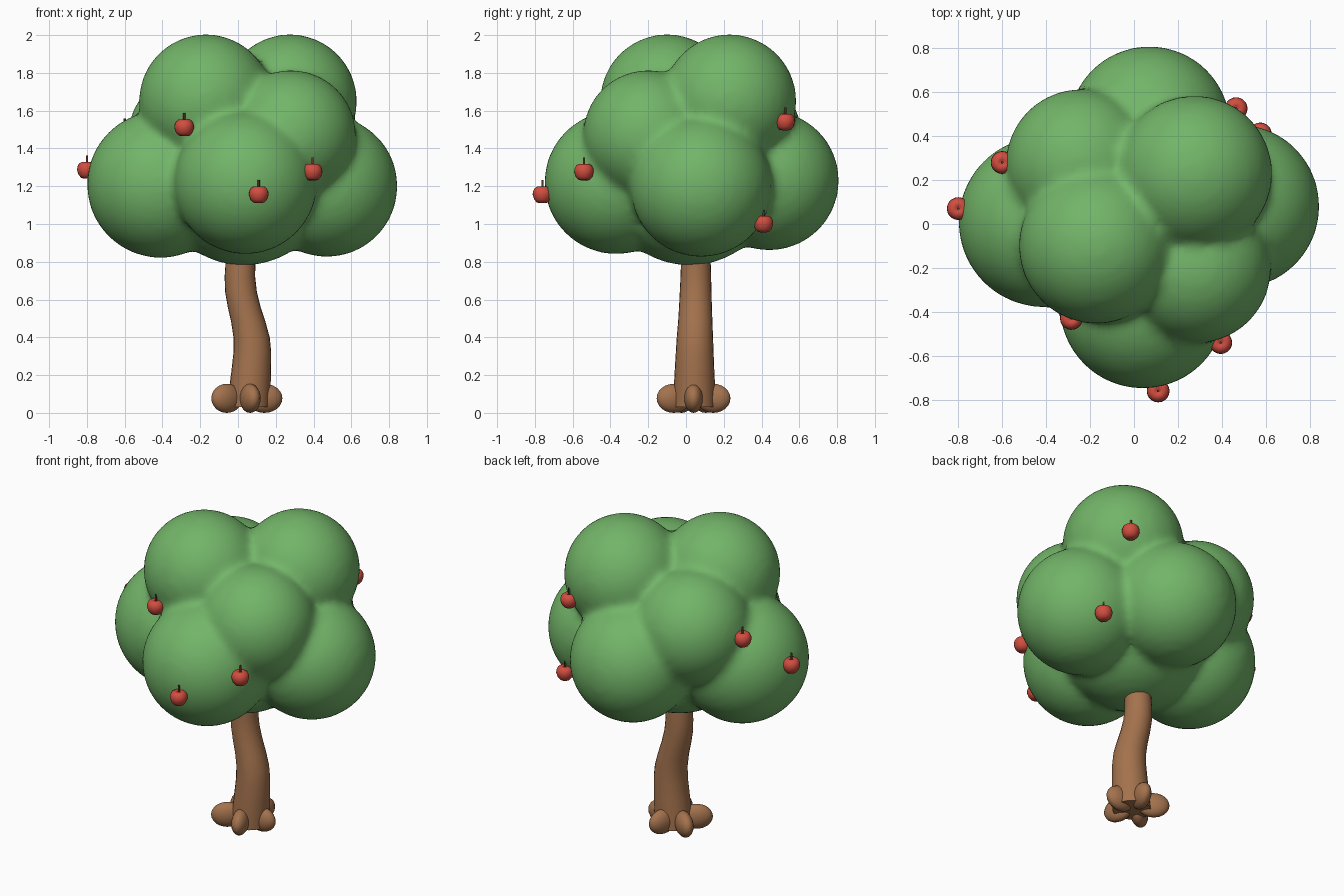
import bpy, bmesh, math
from mathutils import Vector, Matrix

if "Cube" in bpy.data.objects:
    bpy.data.objects.remove(bpy.data.objects["Cube"])


def material(name, rgb):
    m = bpy.data.materials.new(name)
    m.diffuse_color = (*rgb, 1)
    m.use_nodes = True
    m.node_tree.nodes["Principled BSDF"].inputs["Base Color"].default_value = m.diffuse_color
    return m


leaf = material("leaf_green", (0.17, 0.46, 0.14))
bark = material("bark_brown", (0.37, 0.17, 0.075))
red = material("apple_red", (0.64, 0.075, 0.05))
stem_brown = material("stem_brown", (0.10, 0.05, 0.025))


def add_object(name, bm, mat):
    bmesh.ops.recalc_face_normals(bm, faces=bm.faces)
    me = bpy.data.meshes.new(name)
    for f in bm.faces:
        f.smooth = True
    bm.to_mesh(me)
    bm.free()
    me.materials.append(mat)
    ob = bpy.data.objects.new(name, me)
    bpy.context.collection.objects.link(ob)
    return ob


def stack_rings(bm, rings, sides):
    """Skin a stack of circles (x, y, z, radius) with closed ends."""
    loops = []
    for x, y, z, r in rings:
        loops.append([bm.verts.new((x + r * math.cos(2 * math.pi * i / sides),
                                    y + r * math.sin(2 * math.pi * i / sides), z))
                      for i in range(sides)])
    for a, b in zip(loops, loops[1:]):
        for i in range(sides):
            j = (i + 1) % sides
            bm.faces.new((a[i], a[j], b[j], b[i]))
    bm.faces.new(loops[0][::-1])
    bm.faces.new(loops[-1])


# Foliage: overlapping balls fused into one soft crown
balls = [
    (0.03, 0.02, 1.25, 0.47),    # core
    (-0.41, 0.01, 1.21, 0.39),   # lower ring
    (0.04, -0.37, 1.22, 0.38),
    (0.47, 0.08, 1.20, 0.375),
    (0.07, 0.44, 1.23, 0.37),
    (-0.17, -0.10, 1.65, 0.355),  # upper ring
    (0.275, 0.23, 1.65, 0.355),
    (-0.24, 0.27, 1.46, 0.345),
    (0.28, -0.20, 1.47, 0.345),
]
bm = bmesh.new()
for x, y, z, r in balls:
    bmesh.ops.create_icosphere(bm, subdivisions=4, radius=r,
                               matrix=Matrix.Translation((x, y, z)))
foliage = add_object("foliage", bm, leaf)
remesh = foliage.modifiers.new("fuse", 'REMESH')
remesh.mode = 'VOXEL'
remesh.voxel_size = 0.025
remesh.use_smooth_shade = True
soften = foliage.modifiers.new("soften", 'SMOOTH')
soften.factor = 0.5
soften.iterations = 8

# Trunk: gently bent and tapering, running up into the crown
bm = bmesh.new()
stack_rings(bm, [
    (0.055, 0.045, 0.03, 0.112), (0.062, 0.045, 0.12, 0.110),
    (0.070, 0.045, 0.22, 0.105), (0.076, 0.046, 0.32, 0.100),
    (0.072, 0.047, 0.40, 0.096), (0.055, 0.049, 0.48, 0.091),
    (0.033, 0.050, 0.56, 0.087), (0.016, 0.051, 0.64, 0.084),
    (0.010, 0.052, 0.72, 0.081), (0.014, 0.052, 0.82, 0.078),
    (0.030, 0.050, 1.00, 0.070)], 24)
trunk = add_object("trunk", bm, bark)
for f in trunk.data.polygons:
    f.use_smooth = len(f.vertices) == 4

# Roots: five rounded lobes around the foot
bm = bmesh.new()
for k in range(5):
    a = 2 * math.pi * k / 5
    mat = (Matrix.Translation((0.03 + 0.11 * math.cos(a), 0.04 + 0.11 * math.sin(a), 0.08))
           @ Matrix.Rotation(a, 4, 'Z') @ Matrix.Diagonal((0.095, 0.05, 0.077, 1)))
    bmesh.ops.create_uvsphere(bm, u_segments=20, v_segments=12, radius=1, matrix=mat)
low = min(v.co.z for v in bm.verts)
bmesh.ops.translate(bm, verts=bm.verts, vec=(0, 0, -low))
add_object("roots", bm, bark)

# Apples with a dimpled top and a thin stem
apples = [(-0.80, 0.07, 1.285), (-0.60, 0.28, 1.48), (-0.285, -0.43, 1.51),
          (0.11, -0.76, 1.155), (0.395, -0.54, 1.275), (0.465, 0.525, 1.54),
          (0.575, 0.41, 1.00)]
profile = [(0.012, -0.045), (0.030, -0.041), (0.044, -0.025), (0.052, 0.0),
           (0.050, 0.018), (0.042, 0.034), (0.028, 0.043), (0.014, 0.042),
           (0.005, 0.034)]
for x, y, z in apples:
    bm = bmesh.new()
    stack_rings(bm, [(x, y, z + h, r) for r, h in profile], 20)
    add_object("apple", bm, red)
    bm = bmesh.new()
    stack_rings(bm, [(x, y, z + 0.03, 0.006), (x, y, z + 0.078, 0.006)], 8)
    stem = add_object("apple_stem", bm, stem_brown)
    for f in stem.data.polygons:
        f.use_smooth = abs(f.normal.z) < 0.5
